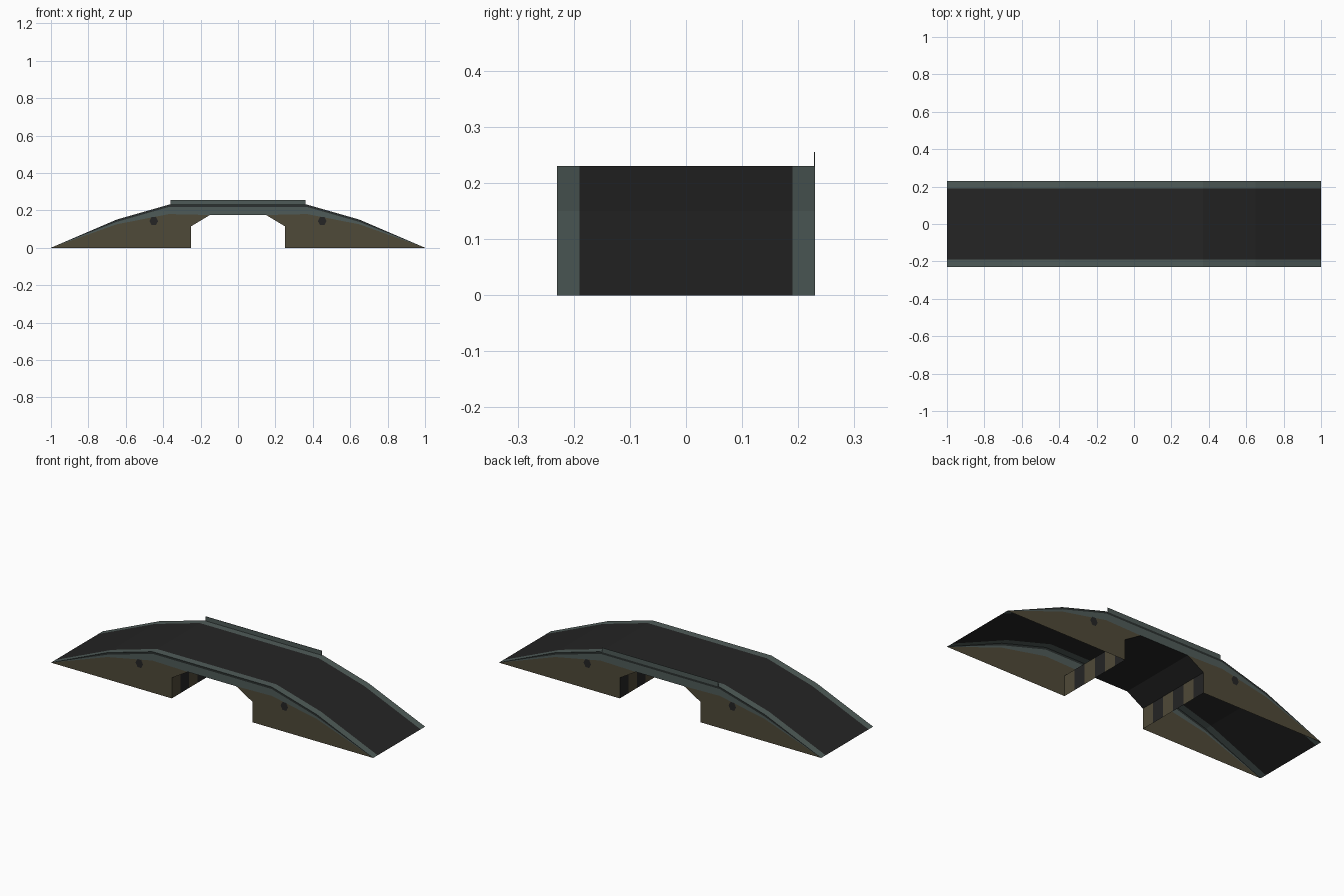
import bpy, math

if "Cube" in bpy.data.objects:
    bpy.data.objects.remove(bpy.data.objects["Cube"])

W = 0.23      # half width
KERB = 0.19   # inner edge of the kerb


def material(name, rgb):
    m = bpy.data.materials.new(name)
    m.diffuse_color = (*rgb, 1)
    m.use_nodes = True
    m.node_tree.nodes["Principled BSDF"].inputs["Base Color"].default_value = m.diffuse_color
    return m


DARK = material("dark asphalt", (0.018, 0.018, 0.018))
STEEL = material("grey green steel", (0.078, 0.105, 0.098))
EARTH = material("olive brown", (0.078, 0.068, 0.040))
SEAM = material("dark seam", (0.024, 0.030, 0.029))


def build(name, faces, mats):
    """faces: list of (points, material index)"""
    verts, polys = [], []
    for pts, _ in faces:
        polys.append(list(range(len(verts), len(verts) + len(pts))))
        verts += pts
    me = bpy.data.meshes.new(name)
    me.from_pydata(verts, [], polys)
    for m in mats:
        me.materials.append(m)
    for p, (_, i) in zip(me.polygons, faces):
        p.material_index = i
    ob = bpy.data.objects.new(name, me)
    bpy.context.collection.objects.link(ob)
    return ob


def strip(a, b, y0, y1):
    """quad spanning y0..y1 between two profile points"""
    return [(a[0], y0, a[1]), (b[0], y0, b[1]), (b[0], y1, b[1]), (a[0], y1, a[1])]


# profiles in x, z
half_top = [(0.15, 0.23), (0.37, 0.23), (0.65, 0.15), (1, 0)]
half_low = [(0.15, 0.175), (0.37, 0.18), (0.65, 0.125), (1, 0)]


def mirrored(half):
    return [(-x, z) for x, z in reversed(half)] + half


top, low = mirrored(half_top), mirrored(half_low)
seam = [(x, max(z - 0.012, 0)) for x, z in top]
deck = [p for p in top if abs(p[0]) > 0.2]

# road surface with a kerb along each edge
road = []
for a, b in zip(deck, deck[1:]):
    for y0, y1, mi in ((-W, -KERB, 1), (-KERB, KERB, 0), (KERB, W, 1)):
        road.append((strip(a, b, y0, y1), mi))
build("road_deck", road, [DARK, STEEL])

for side, label in ((-1, "front"), (1, "back")):
    y = side * W

    def flat(pts):
        pts = [(x, y, z) for x, z in pts]
        return pts if side < 0 else pts[::-1]

    # steel girder band with a thin dark seam along its top
    band = []
    for i in range(len(top) - 1):
        for up, dn, mi in ((top, seam, 1), (seam, low, 0)):
            pts = [dn[i], dn[i + 1], up[i + 1], up[i]]
            band.append((flat(list(dict.fromkeys(pts))), mi))
    build(label + "_girder", band, [STEEL, SEAM])

    # earth wall and dark spot below each ramp
    for sx, end in ((-1, "left"), (1, "right")):
        wall = [(0.25, 0), (1, 0), (0.65, 0.125), (0.37, 0.18), (0.15, 0.175), (0.25, 0.115)]
        pts = [(sx * x, z) for x, z in wall]
        build(f"{label}_{end}_wall", [(flat(pts if sx > 0 else pts[::-1]), 0)], [EARTH])
        spot = [(sx * 0.45 + 0.023 * math.cos(k * math.pi / 3),
                 y + side * 0.002,
                 0.143 + 0.026 * math.sin(k * math.pi / 3)) for k in range(6)]
        build(f"{label}_{end}_spot", [(spot if side < 0 else spot[::-1], 0)], [DARK])

# underside of the span: ceiling and chamfers
arch = [(0.25, 0.115), (0.15, 0.175), (-0.15, 0.175), (-0.25, 0.115)]
build("arch_underside", [(strip(a, b, -W, W), 0) for a, b in zip(arch, arch[1:])], [DARK])

# abutment walls with vertical stripes
N = 6
for sx, end in ((-1, "left"), (1, "right")):
    faces = []
    for i in range(N):
        y0, y1 = -W + 2 * W * i / N, -W + 2 * W * (i + 1) / N
        q = strip((sx * 0.25, 0), (sx * 0.25, 0.115), y0, y1)
        faces.append((q if sx < 0 else q[::-1], i % 2))
    build(end + "_abutment", faces, [EARTH, DARK])

# raised rail plate on the back edge only
bpy.ops.mesh.primitive_cube_add(size=1, location=(0, W - 0.001, 0.2425))
rail = bpy.context.object
rail.name = "back_rail"
rail.scale = (0.72, 0.002, 0.025)
rail.data.materials.append(STEEL)
